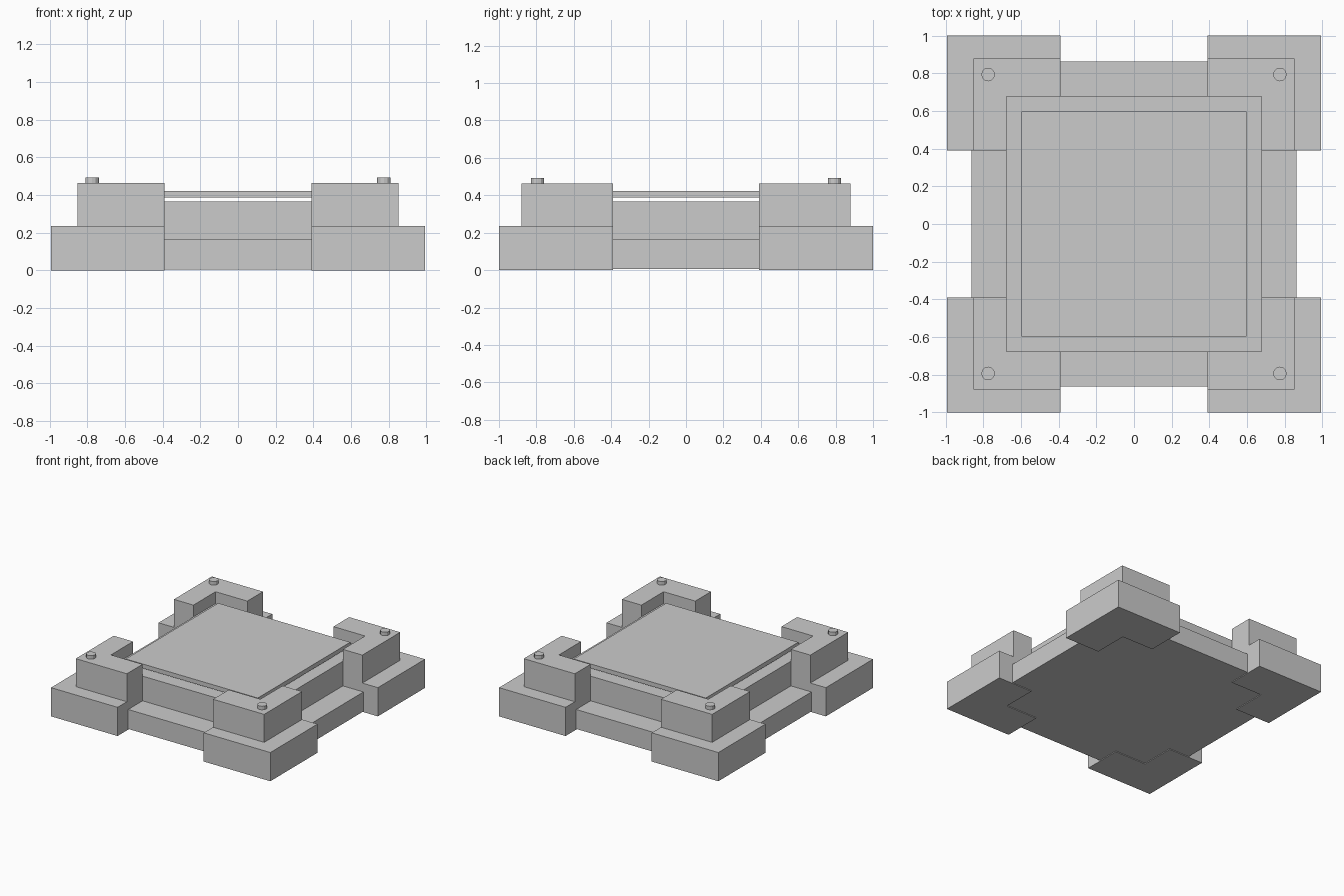
import bpy, bmesh

if "Cube" in bpy.data.objects:
    bpy.data.objects.remove(bpy.data.objects["Cube"])

def prism(name, outline, z0, z1):
    # Extrude a flat outline from z0 to z1
    bm = bmesh.new()
    face = bm.faces.new([bm.verts.new((x, y, z0)) for x, y in outline])
    ext = bmesh.ops.extrude_face_region(bm, geom=[face])
    verts = [v for v in ext["geom"] if isinstance(v, bmesh.types.BMVert)]
    bmesh.ops.translate(bm, verts=verts, vec=(0, 0, z1 - z0))
    bmesh.ops.recalc_face_normals(bm, faces=bm.faces)
    mesh = bpy.data.meshes.new(name)
    bm.to_mesh(mesh)
    bm.free()
    ob = bpy.data.objects.new(name, mesh)
    bpy.context.collection.objects.link(ob)
    return ob

def slab(name, h, z0, z1):
    return prism(name, [(-h, -h), (h, -h), (h, h), (-h, h)], z0, z1)

def corner(name, sx, sy, ox, oy, z0, z1, inner=0.39, notch=0.677):
    # L-shaped block wrapped around a corner of the pedestal
    pts = [(inner, oy), (inner, notch), (notch, notch),
           (notch, inner), (ox, inner), (ox, oy)]
    return prism(name, [(sx * x, sy * y) for x, y in pts], z0, z1)

# Central stepped body and floating top plate
slab("plinth", 0.863, 0.006, 0.165)
slab("pedestal", 0.677, 0.006, 0.367)
slab("top_plate", 0.598, 0.387, 0.422)

# Four corner buttresses, each with a bolt
for sx, xn in ((-1, "left"), (1, "right")):
    for sy, yn in ((-1, "front"), (1, "back")):
        tag = f"{yn}_{xn}"
        corner("corner_base_" + tag, sx, sy, 0.993, 1.0, 0.0, 0.235)
        corner("corner_cap_" + tag, sx, sy, 0.853, 0.88, 0.235, 0.464)
        bpy.ops.mesh.primitive_cylinder_add(
            vertices=12, radius=0.036, depth=0.032,
            location=(sx * 0.775, sy * 0.794, 0.477))
        bpy.context.object.name = "bolt_" + tag
